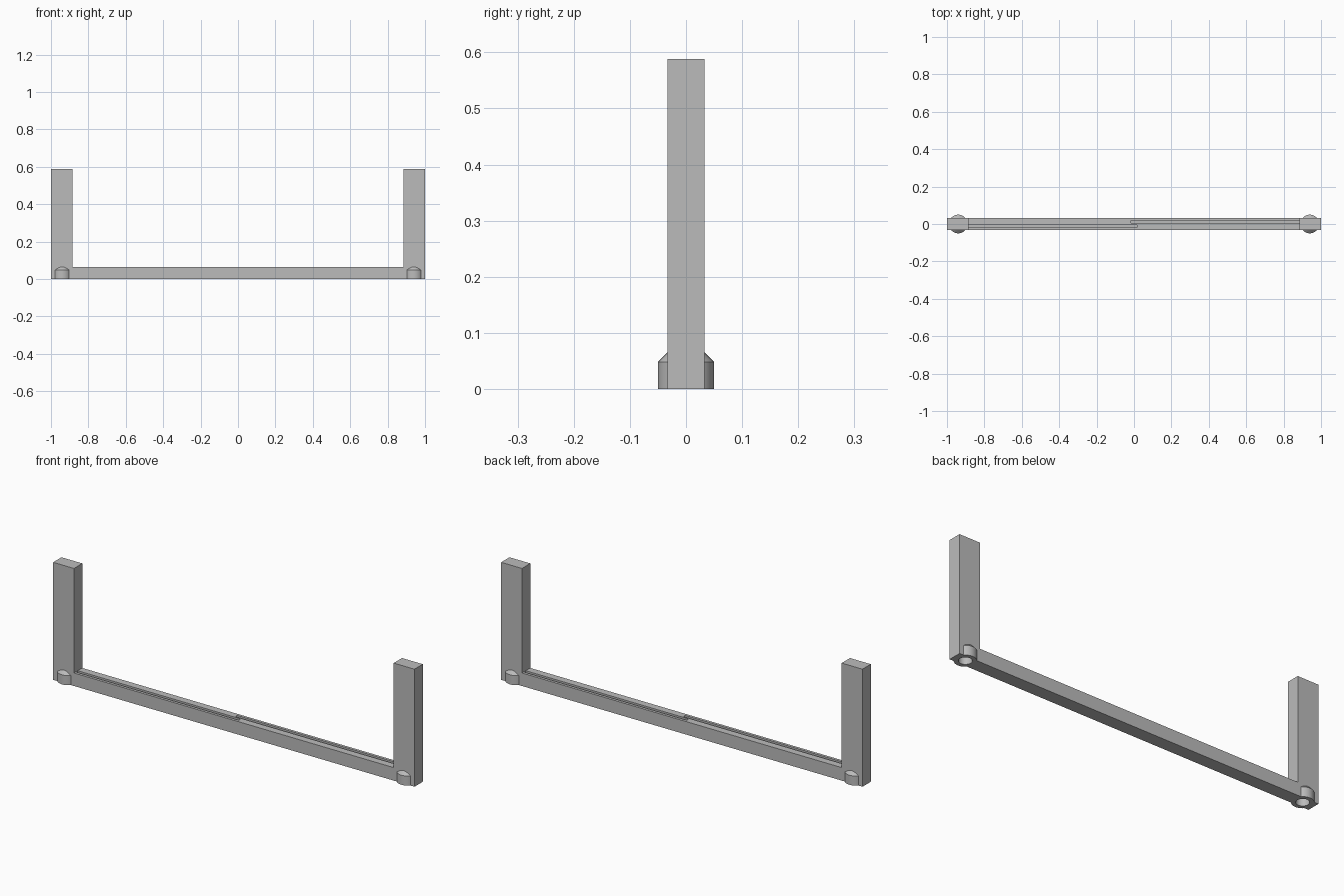
import bpy, math

cube = bpy.data.objects.get("Cube")
if cube:
    bpy.data.objects.remove(cube, do_unlink=True)

grey = bpy.data.materials.new("plain grey")
grey.use_nodes = True
colour = (0.5, 0.5, 0.5, 1)
grey.diffuse_color = colour
grey.node_tree.nodes["Principled BSDF"].inputs["Base Color"].default_value = colour

POST_IN, HALF_Y, BAR_H, POST_H = 0.885, 0.033, 0.065, 0.588
BOSS_X, BOSS_R, BOSS_H = 0.94, 0.05, 0.048


def prism(name, outline, axis, low, high):
    """Extrude an outline: axis 'y' takes (x, z) points, axis 'z' takes (x, y)."""
    place = (lambda p, t: (p[0], t, p[1])) if axis == "y" else (lambda p, t: (p[0], p[1], t))
    n = len(outline)
    verts = [place(p, t) for t in (low, high) for p in outline]
    faces = [list(range(n))[::-1], list(range(n, 2 * n))]
    faces += [[i, (i + 1) % n, (i + 1) % n + n, i + n] for i in range(n)]
    if axis == "y":
        faces = [f[::-1] for f in faces]
    return make(name, verts, faces)


def lathe(name, profile, x, segments=48):
    """Spin (radius, z) points around a vertical axis at x, capped at both ends."""
    verts, faces = [], []
    for r, z in profile:
        for i in range(segments):
            a = math.tau * i / segments
            verts.append((x + r * math.cos(a), r * math.sin(a), z))
    for k in range(len(profile) - 1):
        for i in range(segments):
            j = (i + 1) % segments
            a, b = k * segments, (k + 1) * segments
            faces.append([a + i, a + j, b + j, b + i])
    last = (len(profile) - 1) * segments
    faces += [list(range(segments))[::-1], list(range(last, last + segments))]
    return make(name, verts, faces)


def make(name, verts, faces):
    mesh = bpy.data.meshes.new(name)
    mesh.from_pydata(verts, [], faces)
    mesh.materials.append(grey)
    obj = bpy.data.objects.new(name, mesh)
    bpy.context.collection.objects.link(obj)
    return obj


def combine(target, tool, operation):
    """Apply a boolean and discard the tool."""
    mod = target.modifiers.new(operation, "BOOLEAN")
    mod.operation, mod.object, mod.solver = operation, tool, "EXACT"
    bpy.context.view_layer.objects.active = target
    bpy.ops.object.modifier_apply(modifier=mod.name)
    bpy.data.objects.remove(tool, do_unlink=True)


# U-shaped frame: base bar with an upright post at each end
half = [(1, 0), (1, POST_H), (POST_IN, POST_H), (POST_IN, BAR_H)]
frame = prism("u_frame", half + [(-x, z) for x, z in reversed(half)], "y", -HALF_Y, HALF_Y)

# Round bosses with sloping tops, and blind holes from below
for side in (-1, 1):
    x = side * BOSS_X
    boss = lathe("boss", [(BOSS_R, 0), (BOSS_R, BOSS_H), (0.028, BOSS_H + 0.022)], x)
    combine(frame, boss, "UNION")
for side in (-1, 1):
    hole = lathe("hole", [(0.03, -0.02), (0.03, 0.045)], side * BOSS_X)
    combine(frame, hole, "DIFFERENCE")

# Two offset grooves along the bar, each with a rounded inner end
for side in (-1, 1):
    r, y, end = 0.008, 0.011, 0.01
    outline = [(POST_IN, y + r)]
    for i in range(13):
        a = math.pi / 2 + math.pi * i / 12
        outline.append((-end + r * math.cos(a), y + r * math.sin(a)))
    outline.append((POST_IN, y - r))
    groove = prism("groove", [(side * px, side * py) for px, py in outline], "z", 0.03, 0.1)
    combine(frame, groove, "DIFFERENCE")

# Smooth round walls, crisp corners
bpy.ops.object.select_all(action="DESELECT")
frame.select_set(True)
bpy.context.view_layer.objects.active = frame
bpy.ops.object.shade_smooth_by_angle(angle=math.radians(30))
